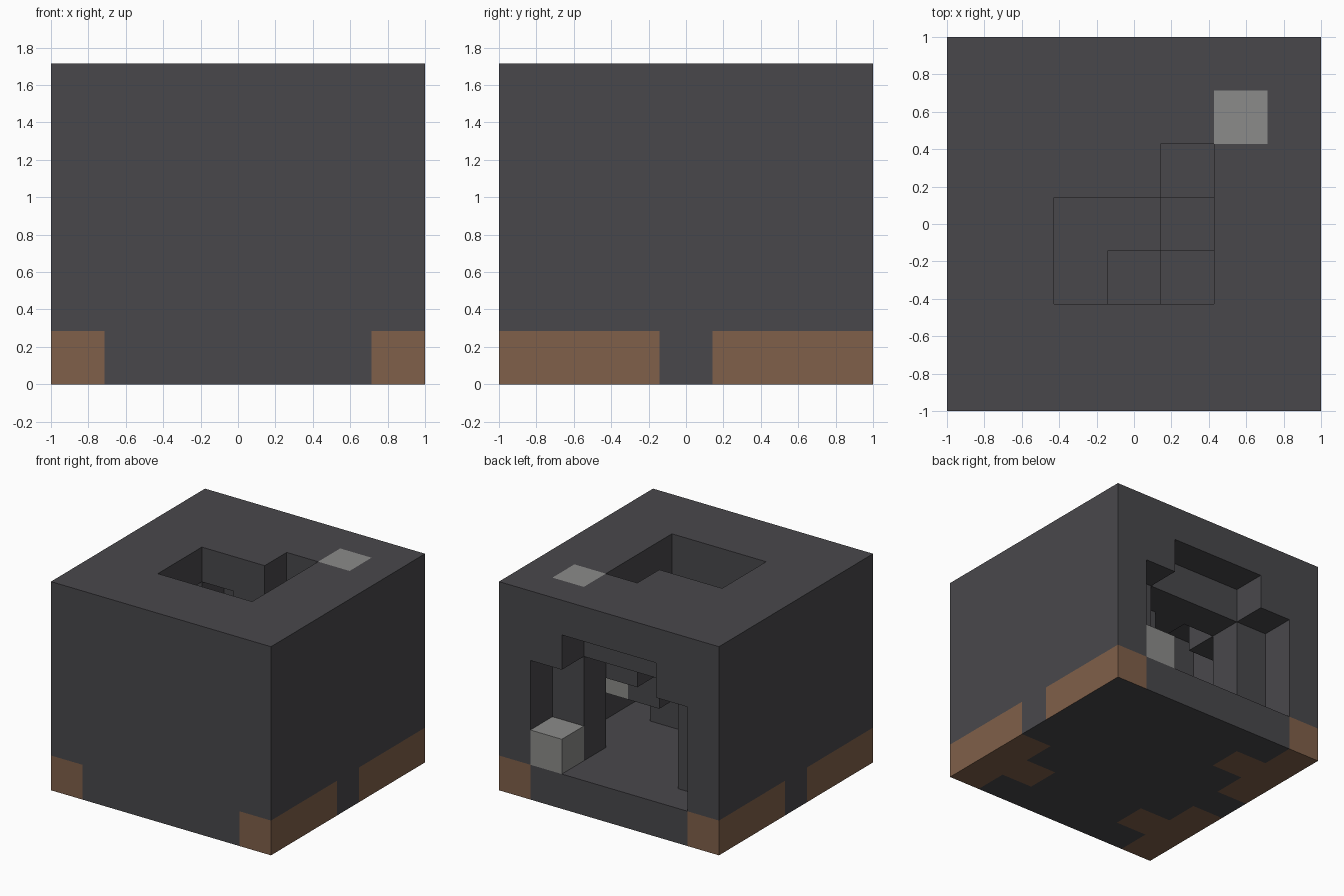
import bpy, bmesh
from mathutils import Vector
from itertools import product

if "Cube" in bpy.data.objects:
    bpy.data.objects.remove(bpy.data.objects["Cube"])

N, H = 7, 6          # blocks across and blocks high
S = 2 / N            # block size


def material(name, rgb):
    m = bpy.data.materials.new(name)
    m.use_nodes = True
    m.diffuse_color = (*rgb, 1)
    m.node_tree.nodes["Principled BSDF"].inputs["Base Color"].default_value = (*rgb, 1)
    return m


STONE = material("dark stone", (0.066, 0.064, 0.071))
EARTH = material("brown earth", (0.216, 0.117, 0.068))
LAMP = material("pale grey", (0.26, 0.26, 0.253))


def box(xs, ys, zs):
    """All blocks in inclusive index ranges."""
    spans = [range(a, b + 1) for a, b in (xs, ys, zs)]
    return set(product(*spans))


# Hollow room: wide middle with narrower front and back bays
room = box((1, 5), (2, 4), (1, 3)) | box((2, 4), (1, 5), (1, 3))
room |= box((2, 4), (2, 4), (4, 4)) | {(1, 3, 4)}
# Wall thickening above the steps
room -= box((5, 5), (2, 4), (3, 3)) | {(3, 4, 4)}

# Roof hatch and rear doorway
hatch = box((2, 4), (2, 3), (5, 5)) | {(4, 4, 5)}
door = box((2, 4), (6, 6), (1, 4)) | box((1, 1), (6, 6), (1, 3)) | box((5, 5), (6, 6), (2, 3))

# Steps climbing to the hatch, each two blocks thick
steps = {(3, 2, 1)} | box((4, 4), (2, 2), (1, 2)) | box((4, 4), (3, 3), (2, 3)) | box((4, 4), (4, 4), (3, 4))

# Lamps on the roof, beside the steps and in the doorway
lamps = {(5, 5, 5), (5, 3, 2), (5, 6, 1)}

# T-shaped earth patches in the four lower corners
earth = set()
for side in (0, 6):
    for mid in (1, 5):
        earth |= box((side, side), (mid - 1, mid + 1), (0, 0))
        earth.add((abs(side - 1), mid, 0))

everything = box((0, N - 1), (0, N - 1), (0, H - 1))
solid = (everything - room - hatch - door) | steps | lamps
shell = solid - steps - lamps - earth

DIRS = [Vector(d) for d in ((1, 0, 0), (-1, 0, 0), (0, 1, 0), (0, -1, 0), (0, 0, 1), (0, 0, -1))]


def build(name, cells, mats, pick=lambda c, n: 0):
    """Mesh only the exposed faces of the given blocks."""
    bm = bmesh.new()
    for cell in sorted(cells):
        centre = Vector(cell) + Vector((0.5, 0.5, 0.5))
        for n in DIRS:
            if tuple(int(a + b) for a, b in zip(cell, n)) in solid:
                continue
            u = Vector((n.y, n.z, n.x))
            v = n.cross(u)
            mid = centre + n / 2
            corners = [mid + (u * i + v * j) / 2 for i, j in ((-1, -1), (1, -1), (1, 1), (-1, 1))]
            face = bm.faces.new([bm.verts.new(((p.x - N / 2) * S, (p.y - N / 2) * S, p.z * S)) for p in corners])
            face.material_index = pick(cell, n)
    bmesh.ops.remove_doubles(bm, verts=bm.verts[:], dist=0.001)
    mesh = bpy.data.meshes.new(name)
    bm.to_mesh(mesh)
    bm.free()
    for m in mats:
        mesh.materials.append(m)
    bpy.context.collection.objects.link(bpy.data.objects.new(name, mesh))


def earth_colour(cell, n):
    # The underside of one rear corner stays stone
    return int(n.z < 0 and cell[0] > 3 and cell[1] > 3)


build("stone_shell", shell, [STONE])
build("steps", steps, [STONE])
build("lamps", lamps, [LAMP])
build("earth_corners", earth, [EARTH, STONE], earth_colour)
